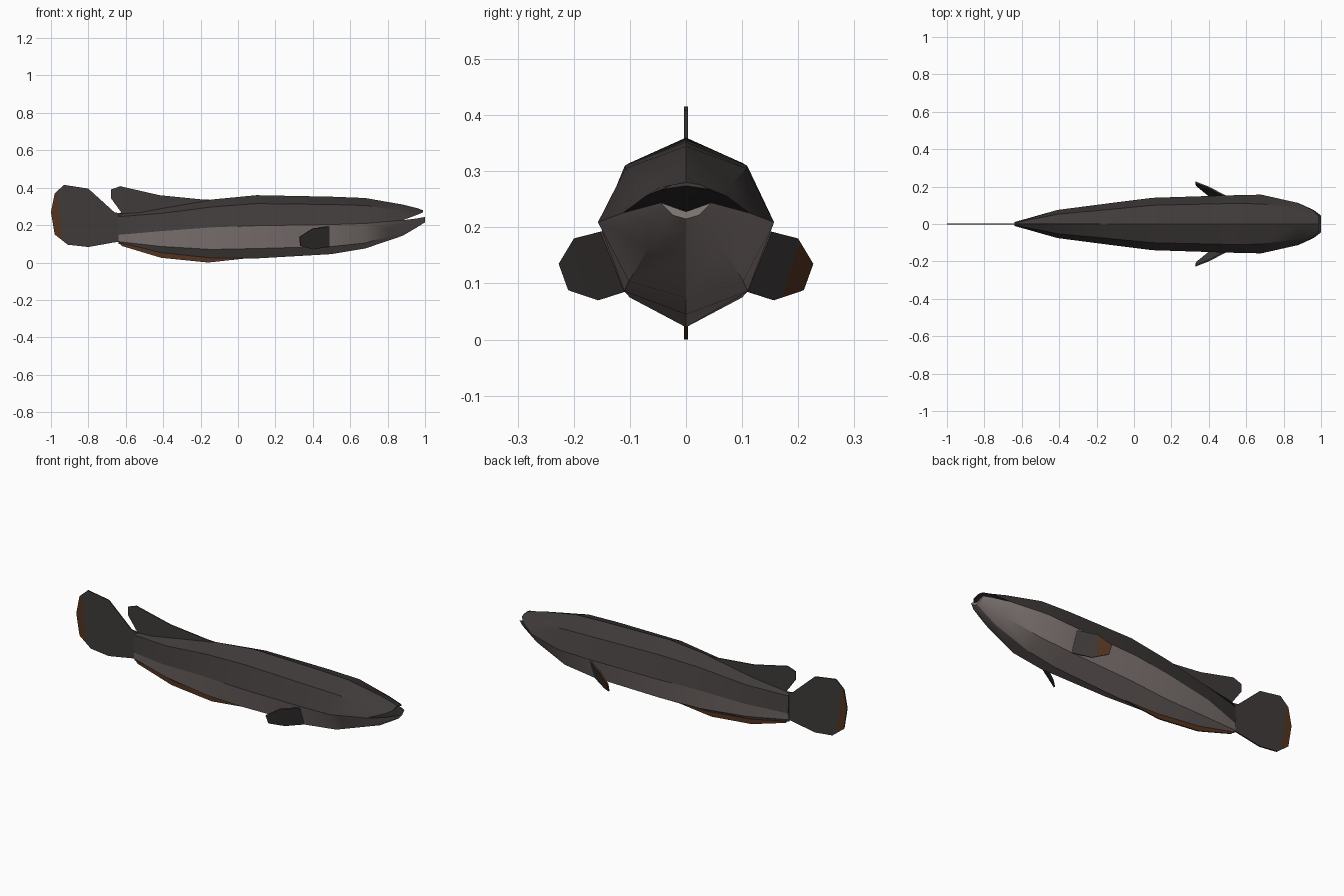
import bpy, bmesh
from mathutils import Vector

if "Cube" in bpy.data.objects:
    bpy.data.objects.remove(bpy.data.objects["Cube"])


def material(name, rgb):
    m = bpy.data.materials.new(name)
    m.diffuse_color = (*rgb, 1)
    m.use_nodes = True
    m.node_tree.nodes["Principled BSDF"].inputs["Base Color"].default_value = m.diffuse_color
    return m


DARK = material("dark grey skin", (0.050, 0.043, 0.042))
PALE = material("pale belly", (0.245, 0.205, 0.195))
BROWN = material("brown fin edge", (0.085, 0.033, 0.014))
MOUTH = material("mouth lining", (0.025, 0.021, 0.021))


def finish(name, bm, mats):
    bmesh.ops.recalc_face_normals(bm, faces=bm.faces)
    me = bpy.data.meshes.new(name)
    bm.to_mesh(me)
    bm.free()
    ob = bpy.data.objects.new(name, me)
    bpy.context.collection.objects.link(ob)
    for m in mats:
        me.materials.append(m)
    bpy.context.view_layer.objects.active = ob
    ob.select_set(True)
    bpy.ops.object.shade_smooth_by_angle(angle=0.5)
    ob.select_set(False)
    return ob


def half_body(name, stations, mats):
    """Loft of hexagonal rings: ridge, side, lip, mouth middle, lip, side."""
    bm = bmesh.new()
    rings = []
    for x, ridge, sy, sz, ly, lz, mid in stations:
        pts = [(0, ridge), (sy, sz), (ly, lz), (0, mid), (-ly, lz), (-sy, sz)]
        rings.append([bm.verts.new((x, y, z)) for y, z in pts])
    for a, b in zip(rings, rings[1:]):
        for i in range(6):
            j = (i + 1) % 6
            f = bm.faces.new((a[i], a[j], b[j], b[i]))
            f.material_index = 1 if i in (2, 3) else 0
    bm.faces.new(rings[0])
    bm.faces.new(rings[-1])
    return finish(name, bm, mats)


# x, ridge z, side y, side z, lip y, lip z, mouth middle z
half_body("upper_body", [
    (-0.64, .265, .006, .245, .010, .148, .148),
    (-0.41, .290, .052, .263, .075, .168, .168),
    (-0.14, .337, .077, .297, .110, .188, .188),
    (0.10, .360, .100, .315, .140, .197, .197),
    (0.50, .352, .109, .310, .153, .203, .203),
    (0.68, .345, .108, .305, .157, .209, .209),
    (0.88, .310, .080, .276, .112, .226, .226),
    (0.96, .290, .045, .272, .072, .256, .262),
    (0.988, .280, .025, .276, .042, .268, .274)], [DARK, MOUTH])

# x, keel z, side y, side z, lip y, lip z, mouth middle z
half_body("lower_body", [
    (-0.64, .100, .006, .112, .010, .148, .148),
    (-0.41, .050, .050, .086, .075, .168, .168),
    (-0.14, .022, .080, .070, .110, .188, .188),
    (0.10, .022, .100, .075, .140, .197, .197),
    (0.50, .045, .110, .086, .153, .203, .203),
    (0.68, .075, .102, .104, .157, .209, .209),
    (0.88, .143, .066, .164, .112, .226, .215),
    (0.96, .190, .040, .203, .075, .236, .220),
    (1.00, .215, .024, .222, .045, .244, .228)], [PALE, MOUTH])


def fin(name, pts, push, cut=None, rule=None, mats=(DARK, BROWN)):
    """Thin plate: outline, optional colour cut line, then extruded."""
    bm = bmesh.new()
    bm.faces.new([bm.verts.new(p) for p in pts])
    if cut:
        bmesh.ops.bisect_plane(bm, geom=bm.verts[:] + bm.edges[:] + bm.faces[:],
                               plane_co=cut[0], plane_no=cut[1])
    ext = bmesh.ops.extrude_face_region(bm, geom=bm.faces[:], use_keep_orig=True)
    bmesh.ops.translate(bm, vec=push, verts=[
        v for v in ext["geom"] if isinstance(v, bmesh.types.BMVert)])
    bmesh.ops.recalc_face_normals(bm, faces=bm.faces)
    if rule:
        for f in bm.faces:
            f.material_index = int(rule(f.calc_center_median(), f.normal))
    return finish(name, bm, mats)


def middle_fin(name, outline, **kw):
    t = 0.007
    return fin(name, [(x, -t / 2, z) for x, z in outline], (0, t, 0), **kw)


# tail fin with brown rear edge
co, no = Vector((-0.955, 0, 0.27)), Vector((-1, 0, -0.13))
middle_fin("tail_fin", [(-.62, .262), (-.66, .268), (-.80, .395), (-.93, .415),
                        (-.98, .37), (-1, .27), (-.98, .15), (-.91, .095),
                        (-.80, .083), (-.66, .108), (-.62, .112)],
           cut=(co, no), rule=lambda c, n: (c - co).dot(no) > 0)

# dorsal fin
middle_fin("dorsal_fin", [(-.10, .335), (-.18, .336), (-.42, .36), (-.63, .408),
                          (-.68, .39), (-.68, .345), (-.62, .262), (-.40, .27)])

# anal fin
middle_fin("anal_fin", [(.10, .028), (-.16, 0), (-.41, .025), (-.62, .088),
                        (-.645, .115), (-.62, .13), (-.40, .08), (-.16, .04)],
           mats=[BROWN])

# pectoral fins, the outer end of one is brown
for side, s in (("right", -1), ("left", 1)):
    pts = [(.49, .153, .192), (.40, .20, .18), (.33, .227, .135),
           (.335, .21, .088), (.40, .157, .07), (.49, .11, .085)]
    pc, pn = Vector((.37, s * .187, .125)), Vector((0, s * 1, -.3))
    fin(side + "_pectoral_fin", [(x, s * y, z) for x, y, z in pts],
        (-.003, -s * .007, .002), cut=(pc, pn),
        rule=lambda c, n: s > 0 and n.y > 0.2 and (c - pc).dot(pn) > 0)
